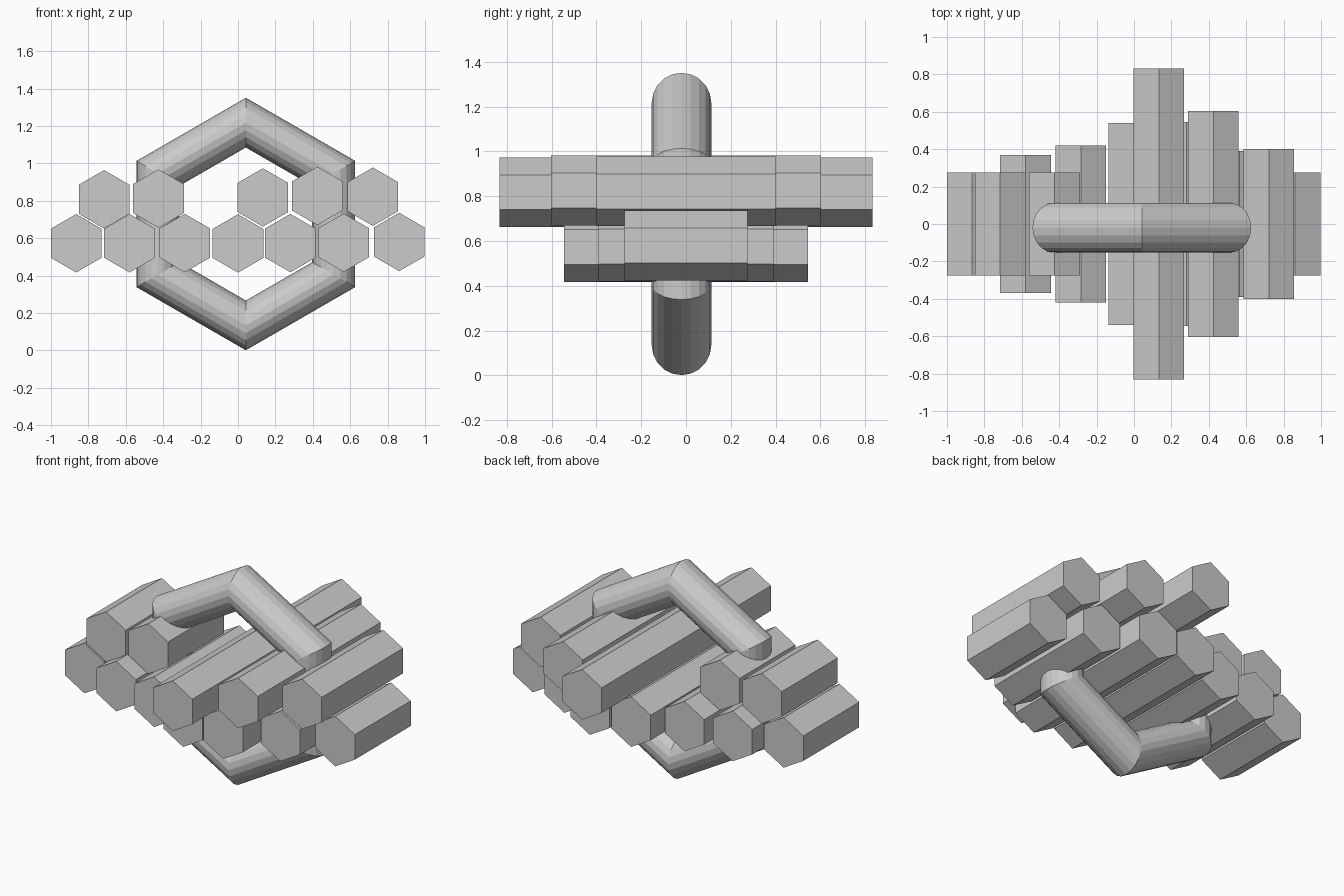
import bpy, math

if "Cube" in bpy.data.objects:
    bpy.data.objects.remove(bpy.data.objects["Cube"])

grey = bpy.data.materials.new("plain grey")
grey.diffuse_color = (0.6, 0.6, 0.6, 1)
grey.use_nodes = True
grey.node_tree.nodes["Principled BSDF"].inputs["Base Color"].default_value = grey.diffuse_color


def hex_bar(name, x, z, half_len, r=0.156):
    """Six-sided bar along y with a point at the top."""
    verts = [(x + r * math.sin(k * math.pi / 3), y, z + r * math.cos(k * math.pi / 3))
             for y in (-half_len, half_len) for k in range(6)]
    faces = [tuple(range(6)), tuple(range(11, 5, -1))]
    faces += [(k, k + 6, (k + 1) % 6 + 6, (k + 1) % 6) for k in range(6)]
    mesh = bpy.data.meshes.new(name)
    mesh.from_pydata(verts, [], faces)
    mesh.materials.append(grey)
    obj = bpy.data.objects.new(name, mesh)
    bpy.context.collection.objects.link(obj)


# lower row of bars: x, z, half length
lower = [(-0.865, 0.573, 0.275), (-0.58, 0.573, 0.37), (-0.284, 0.574, 0.42),
         (0.0, 0.572, 0.54), (0.28, 0.574, 0.545), (0.565, 0.576, 0.39),
         (0.862, 0.58, 0.275)]
# upper row of bars, with a gap left of the middle
upper = [(-0.716, 0.808, 0.275), (-0.425, 0.812, 0.42), (0.133, 0.818, 0.832),
         (0.424, 0.826, 0.603), (0.721, 0.822, 0.4)]
upper[1] = (-0.425, 0.812, 0.275)

for i, (x, z, h) in enumerate(lower):
    hex_bar(f"lower_bar_{i + 1}", x, z, h)
for i, (x, z, h) in enumerate(upper):
    hex_bar(f"upper_bar_{i + 1}", x, z, h)

# upright six-sided ring around the bars
bpy.ops.mesh.primitive_torus_add(
    major_segments=6, minor_segments=20, major_radius=0.542, minor_radius=0.133,
    location=(0.042, -0.02, 0.676),
    rotation=(math.radians(90), math.radians(30), 0))
ring = bpy.context.object
ring.name = "hexagon_ring"
ring.data.materials.append(grey)
ring.data.shade_flat()
